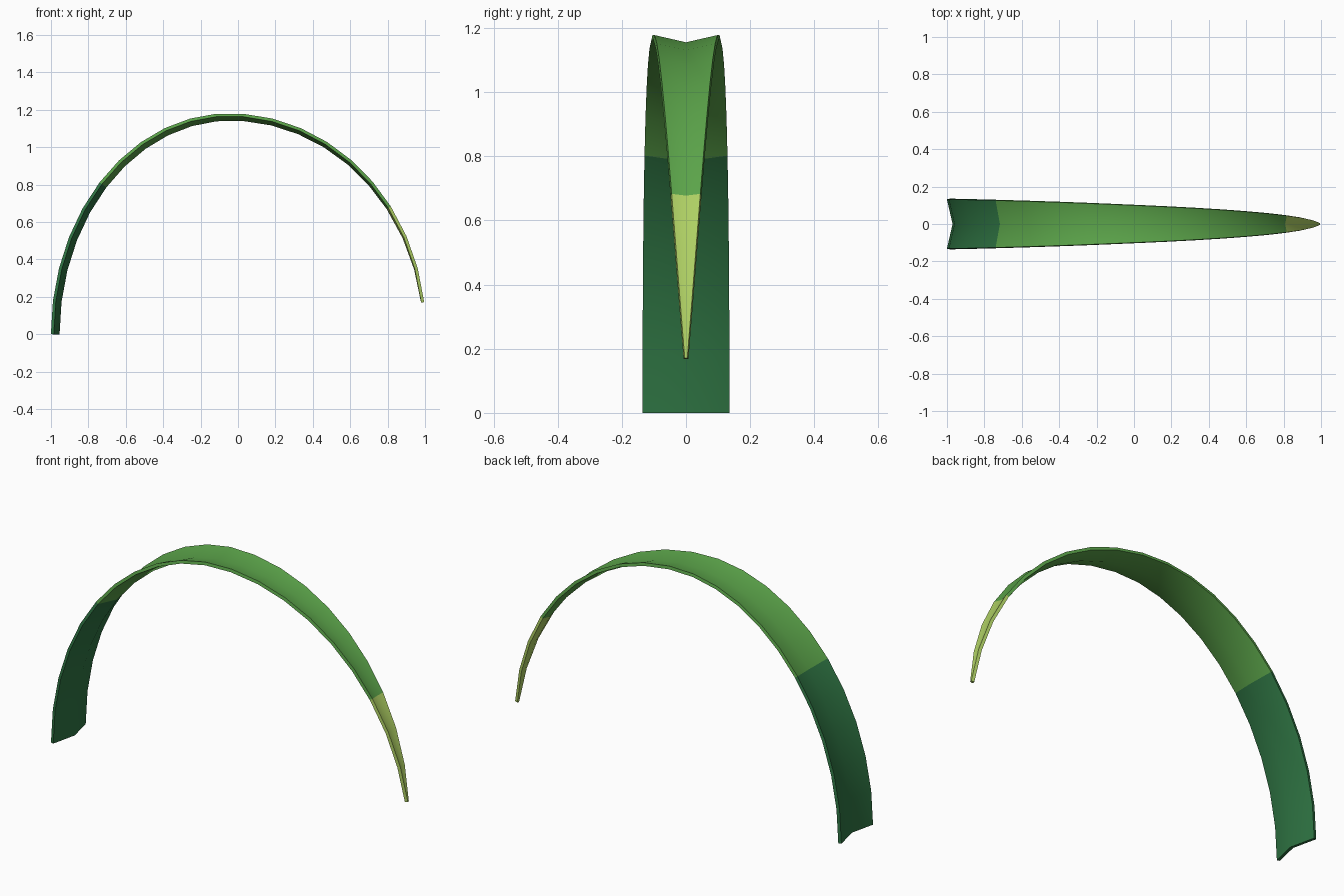
import bpy, bmesh
from math import sin, cos, radians
from mathutils import Vector

cube = bpy.data.objects.get("Cube")
if cube:
    bpy.data.objects.remove(cube, do_unlink=True)


def material(name, colour):
    m = bpy.data.materials.new(name)
    m.use_nodes = True
    rgba = (*colour, 1.0)
    m.diffuse_color = rgba
    bsdf = next(n for n in m.node_tree.nodes if n.type == 'BSDF_PRINCIPLED')
    bsdf.inputs["Base Color"].default_value = rgba
    bsdf.inputs["Roughness"].default_value = 0.8
    return m


HEIGHT, REACH_LEFT, REACH_RIGHT = 1.158, 0.93, 1.046   # arch radii
CENTRE_X, END_ANGLE = -0.04, 171.5
HALF_WIDTH, FOLD, THICKNESS = 0.128, 0.23, 0.016

# Colour zones along the blade: end angle, number of segments
zones = [(43.3, 5), (144.2, 12), (END_ANGLE, 3)]


def section(angle):
    """Three points of the folded blade: edge, midrib, edge."""
    a = radians(angle)
    reach = REACH_LEFT if angle < 90 else REACH_RIGHT
    mid = Vector((CENTRE_X - reach * cos(a), 0, HEIGHT * sin(a)))
    normal = Vector((-HEIGHT * cos(a), 0, reach * sin(a))).normalized()
    half = HALF_WIDTH * (1 - (angle / END_ANGLE) ** 2.2) + 0.004
    return [mid + Vector((0, side * half, 0)) + normal * abs(side) * half * FOLD
            for side in (-1, 0, 1)]


# Loft the blade along the arch
bm = bmesh.new()
previous = [bm.verts.new(p) for p in section(0)]
start = 0
for zone, (end, count) in enumerate(zones):
    for i in range(1, count + 1):
        ring = [bm.verts.new(p) for p in section(start + (end - start) * i / count)]
        for j in range(2):
            face = bm.faces.new((previous[j], ring[j], ring[j + 1], previous[j + 1]))
            face.material_index = zone
        previous = ring
    start = end

mesh = bpy.data.meshes.new("grass_blade")
bm.to_mesh(mesh)
bm.free()
blade = bpy.data.objects.new("grass_blade", mesh)
bpy.context.collection.objects.link(blade)

mesh.materials.append(material("dark_green_base", (0.028, 0.175, 0.056)))
mesh.materials.append(material("leaf_green", (0.105, 0.37, 0.068)))
mesh.materials.append(material("yellow_green_tip", (0.42, 0.62, 0.125)))

# Give the sheet its thickness on the inside of the arch
solid = blade.modifiers.new("thickness", 'SOLIDIFY')
solid.thickness = THICKNESS
solid.offset = -1

bpy.ops.object.select_all(action='DESELECT')
blade.select_set(True)
bpy.context.view_layer.objects.active = blade
bpy.ops.object.modifier_apply(modifier=solid.name)
bpy.ops.object.shade_smooth_by_angle(angle=radians(35))
